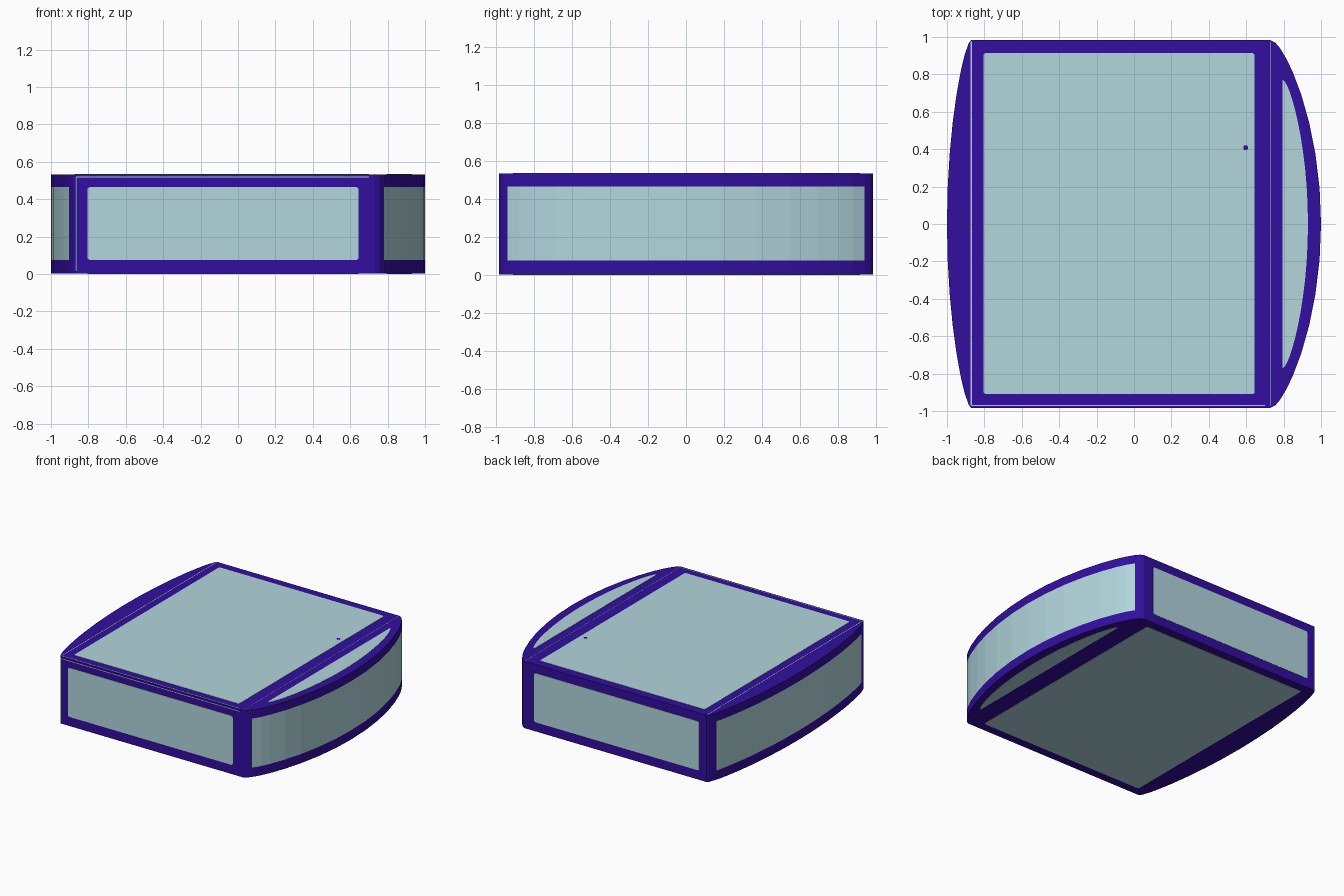
import bpy, bmesh, math
from mathutils import Matrix, Vector

if "Cube" in bpy.data.objects:
    bpy.data.objects.remove(bpy.data.objects["Cube"])


def material(name, rgb):
    m = bpy.data.materials.new(name)
    m.diffuse_color = (*rgb, 1)
    m.use_nodes = True
    m.node_tree.nodes["Principled BSDF"].inputs["Base Color"].default_value = m.diffuse_color
    return m


PURPLE = material("deep purple", (0.032, 0.0045, 0.35))
TEAL = material("pale teal", (0.445, 0.67, 0.72))

Z0, Z1, HY = 0.002, 0.533, 0.983      # body height range and half depth
XL, XR = -0.87, 0.73                  # where the bowed ends begin
T = 0.002                             # how far plates stand proud


def finish(bm, name, mats):
    bmesh.ops.recalc_face_normals(bm, faces=bm.faces)
    me = bpy.data.meshes.new(name)
    bm.to_mesh(me)
    bm.free()
    for m in mats:
        me.materials.append(m)
    ob = bpy.data.objects.new(name, me)
    bpy.context.collection.objects.link(ob)
    return ob


def plate(name, outline, matrix, mat, thick=T):
    """Thin plate: a 2D outline pushed along the local z axis."""
    bm = bmesh.new()
    f = bm.faces.new([bm.verts.new((x, y, -T)) for x, y in outline])
    r = bmesh.ops.extrude_face_region(bm, geom=[f])
    for v in r["geom"]:
        if isinstance(v, bmesh.types.BMVert):
            v.co.z = thick
    bm.transform(matrix)
    return finish(bm, name, [mat])


def rounded(x0, x1, y0, y1, r=0.015):
    pts = []
    for cx, cy, a in ((x1 - r, y1 - r, 0), (x0 + r, y1 - r, 90),
                      (x0 + r, y0 + r, 180), (x1 - r, y0 + r, 270)):
        for k in range(4):
            t = math.radians(a + 30 * k)
            pts.append((cx + r * math.cos(t), cy + r * math.sin(t)))
    return pts


def bow(base, depth, half, y):
    """Bowed profile, between a parabola and an ellipse."""
    u = min(1, abs(y) / half)
    return base + depth * 0.5 * ((1 - u * u) + math.sqrt(1 - u * u))


# Central box
bm = bmesh.new()
bmesh.ops.create_cube(bm, size=1, matrix=Matrix.Translation(
    ((XL + XR) / 2, 0, (Z0 + Z1) / 2)) @ Matrix.Diagonal((XR - XL, 2 * HY, Z1 - Z0, 1)))
finish(bm, "central_body", [PURPLE])


# Bowed ends, with their curved wall panels cut into the faces
def bowed_end(name, base, depth, edge):
    half = [0.19, 0.375, 0.545, 0.69, 0.81, 0.88, edge, 0.97, HY]
    ys = [-y for y in reversed(half)] + [0] + half
    levels = [Z0, 0.075, 0.465, Z1]
    bm = bmesh.new()
    grid = [[bm.verts.new((bow(base, depth, HY, y), y, z)) for y in ys] for z in levels]
    for i in range(3):
        for j in range(len(ys) - 1):
            f = bm.faces.new((grid[i][j], grid[i][j + 1], grid[i + 1][j + 1], grid[i + 1][j]))
            if i == 1 and abs(ys[j] + ys[j + 1]) / 2 < edge:
                f.material_index = 1
    bm.faces.new(grid[0])
    bm.faces.new(grid[3])
    bm.faces.new([r[0] for r in grid] + [r[-1] for r in reversed(grid)])
    finish(bm, name, [PURPLE, TEAL])


bowed_end("right_bowed_end", XR, 0.27, 0.94)
bowed_end("left_bowed_end", XL, -0.13, 0.91)

# Local frames for the flat sides
top = Matrix.Translation((0, 0, Z1))
bottom = Matrix.Translation((0, 0, Z0)) @ Matrix.Diagonal((1, 1, -1, 1))
front = Matrix.Translation((0, -HY, 0)) @ Matrix.Rotation(math.pi / 2, 4, 'X')
back = Matrix.Diagonal((1, -1, 1, 1)) @ front

# Crescent outline for the right end
N = 12
ys = [0.77 * math.sin(math.pi / 2 * k / N) for k in range(-N, N + 1)]
crescent = [(bow(0.795, 0.135, 0.77, y), y) for y in ys]


def strip(x0, x1, y0, y1):
    return [(x0, y0), (x1, y0), (x1, y1), (x0, y1)]


# Top and bottom panels
for side, mtx in (("top", top), ("bottom", bottom)):
    plate(side + "_panel", rounded(-0.805, 0.645, -0.91, 0.915), mtx, TEAL)
    plate(side + "_crescent_panel", crescent, mtx, TEAL)

# Front and back panels
for side, mtx in (("front", front), ("back", back)):
    plate(side + "_panel", rounded(-0.805, 0.645, 0.075, 0.465), mtx, TEAL)

# Fine pale seam lines
W = 0.003
plate("top_left_seam", strip(XL - W, XL + W, -0.97, 0.975), top, TEAL, 0.001)
plate("top_right_seam", strip(XR - W / 2, XR + W / 2, -0.97, 0.975), top, TEAL, 0.001)
plate("top_front_seam", strip(XL, 0.7, -0.972, -0.967), top, TEAL, 0.001)
plate("front_left_seam", strip(XL, XL + 2 * W, 0.015, 0.515), front, TEAL, 0.001)
plate("front_top_seam", strip(XL, 0.7, 0.516, 0.521), front, TEAL, 0.001)

# Small dot on the top panel
plate("top_dot", rounded(0.585, 0.609, 0.396, 0.42, 0.008), top, PURPLE, 0.003)
